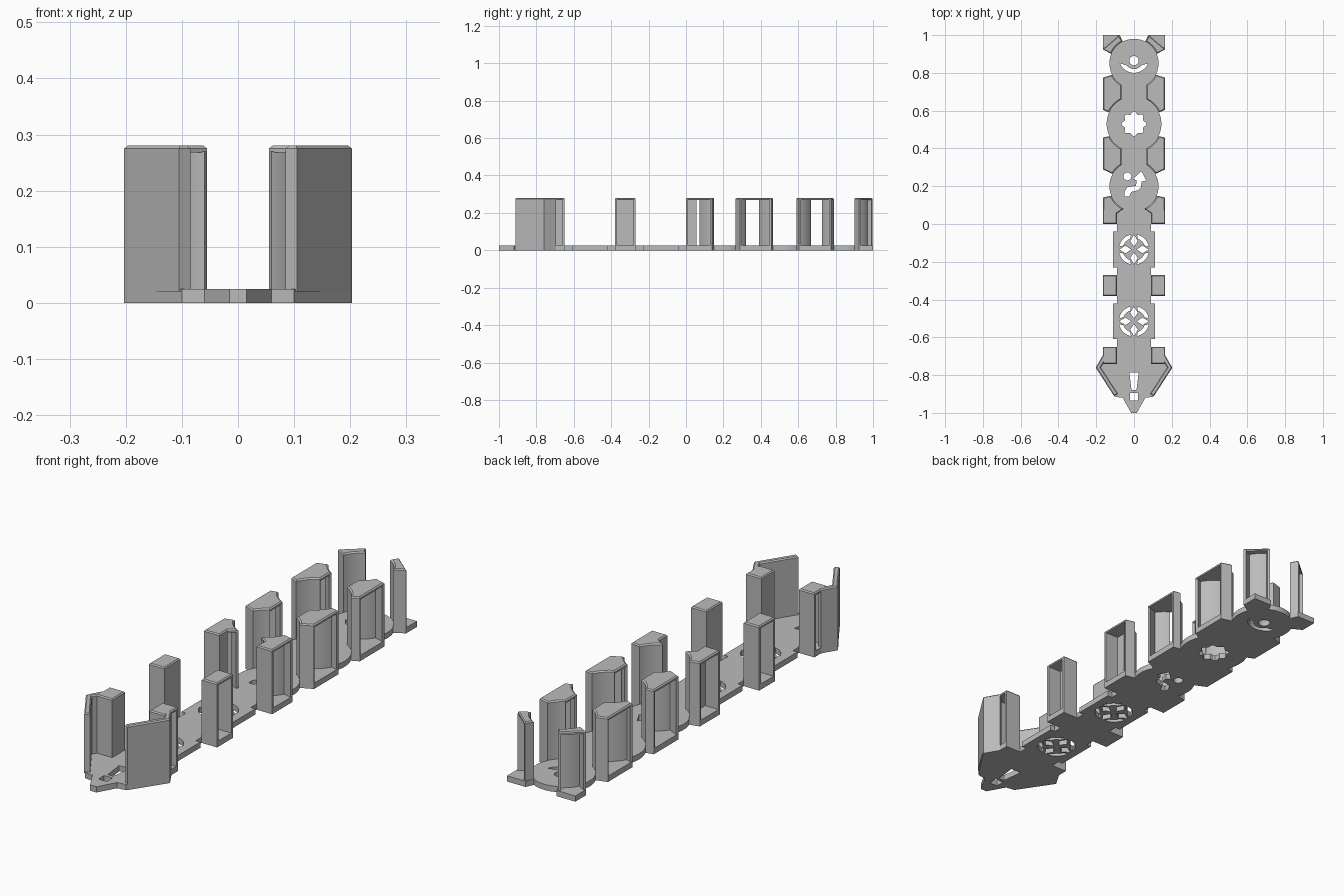
import bpy, bmesh
from math import sin, cos, radians
from mathutils import Vector

cube = bpy.data.objects.get("Cube")
if cube:
    bpy.data.objects.remove(cube)

grey = bpy.data.materials.new("plain grey")
grey.use_nodes = True
colour = (0.5, 0.5, 0.5, 1)
grey.diffuse_color = colour
grey.node_tree.nodes["Principled BSDF"].inputs["Base Color"].default_value = colour

FLOOR, TOP, CAP, WALL = 0.025, 0.28, 0.012, 0.011


def arc(cx, cy, r, a0, a1, n=12):
    angles = [radians(a0 + (a1 - a0) * i / n) for i in range(n + 1)]
    return [(cx + r * cos(a), cy + r * sin(a)) for a in angles]


def ring(cx, cy, r, n=24):
    return arc(cx, cy, r, 0, 360, n)[:-1]


def finish(obj):
    obj.data.materials.append(grey)
    bpy.ops.object.select_all(action='DESELECT')
    obj.select_set(True)
    bpy.context.view_layer.objects.active = obj
    bpy.ops.object.shade_smooth_by_angle(angle=radians(25))


def add_prism(bm, pts, z0, z1, chamfer=0.0):
    face = bm.faces.new([bm.verts.new((x, y, z0)) for x, y in pts])
    face.normal_update()
    if face.normal.z < 0:
        face.normal_flip()
    up = bmesh.ops.extrude_face_region(bm, geom=[face], use_keep_orig=True)["geom"]
    lifted = [g for g in up if isinstance(g, bmesh.types.BMVert)]
    bmesh.ops.translate(bm, verts=lifted, vec=(0, 0, z1 - chamfer - z0))
    top = [g for g in up if isinstance(g, bmesh.types.BMFace)]
    face.normal_flip()
    if chamfer:
        bm.normal_update()
        bmesh.ops.inset_region(bm, faces=top, thickness=chamfer * 1.3, depth=chamfer)


def strip(path, t):
    """Closed outline of a wall lying on the left of a path."""
    pts = [Vector(p) for p in path]
    inner = []
    for i, p in enumerate(pts):
        dirs = []
        if i:
            dirs.append((p - pts[i - 1]).normalized())
        if i < len(pts) - 1:
            dirs.append((pts[i + 1] - p).normalized())
        normals = [Vector((-d.y, d.x)) for d in dirs]
        n = sum(normals, Vector((0, 0))).normalized()
        inner.append(p + n * t / max(n.dot(normals[0]), 0.4))
    return list(path) + [tuple(p) for p in reversed(inner)]


def mirrored(name, build):
    bm = bmesh.new()
    build(bm)
    bmesh.ops.recalc_face_normals(bm, faces=bm.faces)
    mesh = bpy.data.meshes.new(name)
    bm.to_mesh(mesh)
    bm.free()
    obj = bpy.data.objects.new(name, mesh)
    bpy.context.collection.objects.link(obj)
    obj.modifiers.new("both sides", 'MIRROR').use_mirror_merge = False
    finish(obj)


def post(name, outline, walls):
    """Hollow post: thin walls under a chamfered cap."""
    def build(bm):
        for path in walls:
            add_prism(bm, strip(path, WALL), FLOOR - 0.005, TOP - CAP + 0.002)
        add_prism(bm, outline, TOP - CAP, TOP, 0.005)
    mirrored(name, build)


# The three round trays
front_disc, middle_disc, back_disc = (0, 0.2, 0.13), (0, 0.53, 0.145), (0, 0.85, 0.13)
X = 0.165

# Base plate outline, right-hand half then its reflection
half = [(0.015, -1), (0.06, -0.92), (0.1, -0.915), (0.203, -0.76), (X, -0.695),
        (X, -0.65), (0.09, -0.65)]
for y in (-0.61, -0.23):
    half += [(0.09, y), (0.112, y), (0.112, y + 0.19), (0.09, y + 0.19)]
    if y < -0.5:
        half += [(0.09, -0.38), (X, -0.38), (X, -0.27), (0.09, -0.27)]
half += [(0.09, 0), (X, 0), (X, 0.14)]
half += arc(*front_disc, -22.6, 30) + [(X, 0.289), (X, 0.458)]
half += arc(*middle_disc, -26.6, 24.4) + [(X, 0.605), (X, 0.775)]
half += arc(*back_disc, -27.5, 22.6) + [(X, 0.925), (X, 1), (0.075, 1)]
half += arc(*back_disc, 62.5, 88)
outlines = [half + [(-x, y) for x, y in reversed(half)]]

# Wheel cut-outs: four kites and four curved slots
for cy in (-0.135, -0.515):
    for k in range(4):
        a = 90 * k
        kite = [(0.015, 0), (0.045, -0.02), (0.078, 0), (0.045, 0.02)]
        c, s = cos(radians(a)), sin(radians(a))
        outlines.append([(u * c - v * s, cy + u * s + v * c) for u, v in kite])
        outlines.append(arc(0, cy, 0.08, a + 12, a + 78)
                        + arc(0, cy, 0.06, a + 70, a + 20))

# Exclamation mark cut-outs
outlines.append([(-0.025, -0.785), (-0.013, -0.88), (0.013, -0.88), (0.025, -0.785)])
outlines.append([(-0.02, -0.895), (-0.02, -0.935), (0.02, -0.935), (0.02, -0.895)])
# Curved arrow and dot cut-outs
outlines.append(ring(-0.035, 0.252, 0.021))
outlines.append([(-0.05, 0.145), (-0.025, 0.145), (-0.015, 0.17), (0.02, 0.178),
                 (0.037, 0.195), (0.04, 0.225), (0.065, 0.23), (0.04, 0.28),
                 (-0.005, 0.24), (0.015, 0.23), (0.01, 0.202), (-0.035, 0.195),
                 (-0.05, 0.17)])
# Eight-lobed cut-out
outlines.append([(r * cos(a), 0.53 + r * sin(a)) for i in range(48)
                 for a in [radians(i * 7.5)]
                 for r in [0.059 + 0.007 * cos(8 * a)]])
# Eye cut-outs
outlines.append(ring(0, 0.865, 0.025))
outlines.append(arc(0, 0.88, 0.08, 202, 338) + arc(0, 0.865, 0.045, 325, 215))

# Base plate from a filled flat curve
curve = bpy.data.curves.new("base_plate", 'CURVE')
curve.dimensions, curve.fill_mode, curve.extrude = '2D', 'BOTH', FLOOR / 2
for pts in outlines:
    spline = curve.splines.new('POLY')
    spline.points.add(len(pts) - 1)
    for point, (x, y) in zip(spline.points, pts):
        point.co = (x, y, 0, 1)
    spline.use_cyclic_u = True
base = bpy.data.objects.new("base_plate", curve)
bpy.context.collection.objects.link(base)
bpy.ops.object.select_all(action='DESELECT')
base.select_set(True)
bpy.context.view_layer.objects.active = base
bpy.ops.object.convert(target='MESH')
base = bpy.context.view_layer.objects.active
base.location.z = FLOOR / 2
finish(base)

# Square posts, open on the outside
for name, y0, y1 in (("front_post", -0.74, -0.65), ("middle_post", -0.38, -0.27)):
    box = [(X, y1), (0.09, y1), (0.09, y0), (X, y0)]
    post(name, box, [box])

# Angled wings at the pointed end
wing = strip([(0.105, -0.912), (0.203, -0.76), (X, -0.695)], 0.024)
mirrored("front_wing", lambda bm: add_prism(bm, wing, FLOOR - 0.005, TOP, 0.005))

# Post in front of the first disc
upper = [(X, 0.14)] + arc(*front_disc, -22.6, -65)
lower = [(0.09, 0.055), (0.09, 0), (X, 0)]
post("first_disc_post", upper + lower, [upper, lower])

# Posts between neighbouring discs, open at the inner tip
for name, near, far, a, b, y0, y1 in (
        ("second_disc_post", front_disc, middle_disc, (60, 30), (-26.6, -63.4), 0.289, 0.458),
        ("third_disc_post", middle_disc, back_disc, (63.4, 24.4), (-27.5, -60), 0.605, 0.775)):
    upper = [(X, y1)] + arc(*far, *b)
    lower = arc(*near, *a) + [(X, y0)]
    post(name, upper + lower, [upper, lower])

# Corner posts behind the last disc
corner = [(0.08, 0.998)] + arc(*back_disc, 62.5, 22.6) + [(X, 0.925)]
post("corner_post", corner, [corner])
